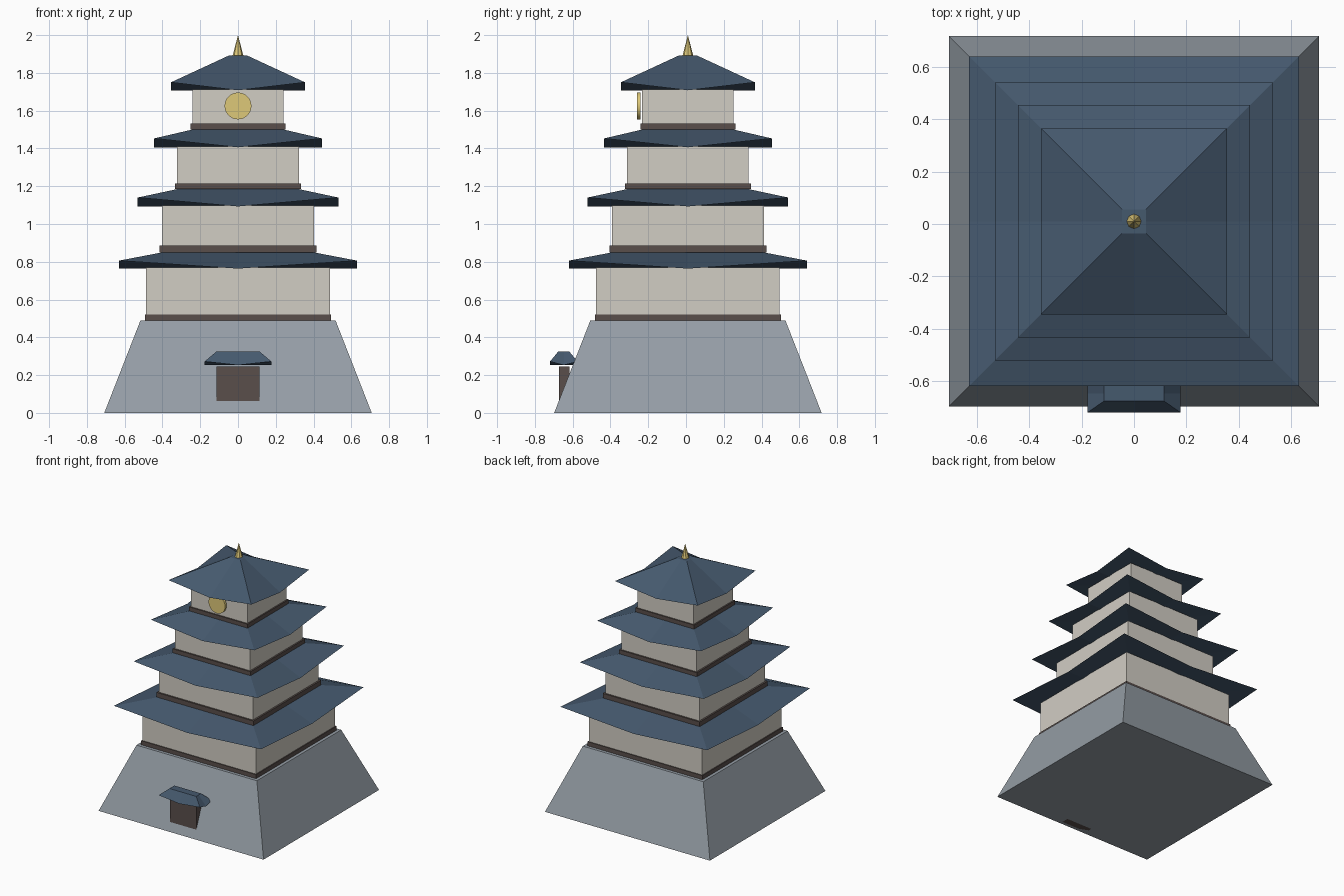
import bpy, bmesh, math

if "Cube" in bpy.data.objects:
    bpy.data.objects.remove(bpy.data.objects["Cube"])

CY = 0.01  # tower axis in y


def material(name, rgb):
    m = bpy.data.materials.new(name)
    m.diffuse_color = (*rgb, 1)
    m.use_nodes = True
    m.node_tree.nodes["Principled BSDF"].inputs["Base Color"].default_value = m.diffuse_color
    return m


STONE = material("stone", (0.30, 0.34, 0.38))
PLASTER = material("plaster", (0.64, 0.61, 0.55))
TIMBER = material("timber", (0.10, 0.077, 0.07))
TILE = material("tile", (0.06, 0.10, 0.155))
GOLD = material("gold", (0.73, 0.58, 0.19))


def finish(bm, name, mat):
    bmesh.ops.recalc_face_normals(bm, faces=bm.faces)
    me = bpy.data.meshes.new(name)
    bm.to_mesh(me)
    bm.free()
    me.materials.append(mat)
    ob = bpy.data.objects.new(name, me)
    bpy.context.collection.objects.link(ob)
    return ob


def block(name, mat, bottom, top, z0, z1, cy=CY):
    """Box or frustum from half sizes (hx, hy)."""
    bm = bmesh.new()
    corners = [(-1, -1), (1, -1), (1, 1), (-1, 1)]
    lo = [bm.verts.new((x * bottom[0], cy + y * bottom[1], z0)) for x, y in corners]
    hi = [bm.verts.new((x * top[0], cy + y * top[1], z1)) for x, y in corners]
    bm.faces.new(lo)
    bm.faces.new(hi)
    for i in range(4):
        j = (i + 1) % 4
        bm.faces.new((lo[i], lo[j], hi[j], hi[i]))
    return finish(bm, name, mat)


def roof(name, eave, top, z_mid, z_corner, z_top, cy=CY):
    """Hipped roof whose eave corners are lifted above the eave middles."""
    bm = bmesh.new()
    ring = [(-1, -1), (0, -1), (1, -1), (1, 0), (1, 1), (0, 1), (-1, 1), (-1, 0)]
    rim = [bm.verts.new((x * eave[0], cy + y * eave[1], z_corner if x * y else z_mid))
           for x, y in ring]
    cap = [bm.verts.new((x * top[0], cy + y * top[1], z_top)) for x, y in ring]
    centre = bm.verts.new((0, cy, z_mid))
    bm.faces.new(cap)
    for i in range(8):
        j = (i + 1) % 8
        bm.faces.new((rim[i], rim[j], cap[j], cap[i]))
        bm.faces.new((rim[j], rim[i], centre))
    return finish(bm, name, TILE)


# Battered stone base
block("stone_base", STONE, (0.708, 0.708), (0.517, 0.517), 0, 0.488)

# Storeys: trim half, wall half, trim bottom, trim top, eave half, roof top half,
# eave middle z, eave corner z, roof top z
storeys = [
    (0.493, 0.486, 0.488, 0.52, 0.630, 0.40, 0.764, 0.806, 0.850),
    (0.416, 0.403, 0.850, 0.886, 0.531, 0.325, 1.093, 1.140, 1.184),
    (0.334, 0.322, 1.184, 1.215, 0.444, 0.242, 1.406, 1.453, 1.500),
    (0.252, 0.242, 1.500, 1.531, 0.355, 0.046, 1.708, 1.750, 1.893),
]
for n, (trim, wall, z0, z1, eave, cap, zm, zc, zt) in enumerate(storeys, 1):
    block(f"floor_trim_{n}", TIMBER, (trim, trim), (trim, trim), z0, z1)
    block(f"wall_{n}", PLASTER, (wall, wall), (wall, wall), z1, zm + 0.005)
    roof(f"roof_{n}", (eave, eave), (cap, cap), zm, zc, zt)

# Finial on the ridge
bm = bmesh.new()
bmesh.ops.create_cone(bm, cap_ends=True, segments=8, radius1=0.03, radius2=0, depth=0.115)
bmesh.ops.translate(bm, verts=bm.verts, vec=(0, CY, 1.9425))
finish(bm, "finial", GOLD)

# Round gold disc on the front of the top storey
bpy.ops.mesh.primitive_cylinder_add(vertices=32, radius=0.071, depth=0.018,
                                    location=(0, -0.25, 1.625),
                                    rotation=(math.pi / 2, 0, 0))
disc = bpy.context.object
disc.name = "front_disc"
disc.data.materials.append(GOLD)
bpy.ops.object.shade_smooth_by_angle(angle=math.radians(30))

# Gate with its small roof
block("gate_door", TIMBER, (0.113, 0.028), (0.113, 0.028), 0, 0.246, cy=-0.645)
roof("gate_roof", (0.177, 0.073), (0.115, 0.03), 0.253, 0.272, 0.324, cy=-0.647)
